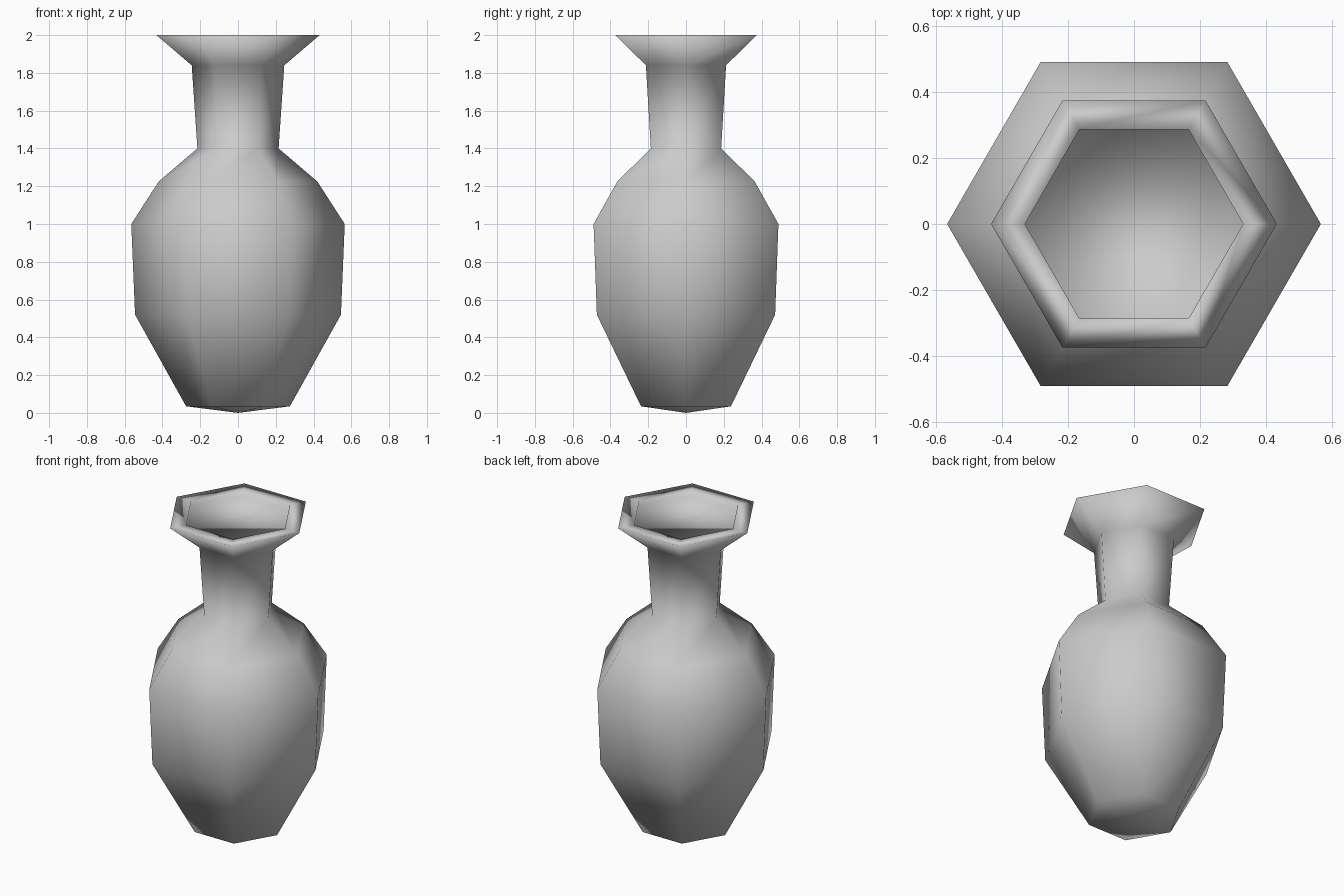
import bpy
import bmesh
from math import cos, sin, tau

if "Cube" in bpy.data.objects:
    bpy.data.objects.remove(bpy.data.objects["Cube"], do_unlink=True)

SIDES = 6

# One plain grey clay colour
clay = bpy.data.materials.new("grey_clay")
clay.use_nodes = True
grey = (0.6, 0.6, 0.6, 1.0)
clay.diffuse_color = grey
clay.node_tree.nodes["Principled BSDF"].inputs["Base Color"].default_value = grey

# Profile as (corner radius, height), from foot to rim and into the mouth
foot = [(0.275, 0.035)]
belly = [(0.545, 0.52), (0.565, 1.0)]
shoulder = [(0.42, 1.225), (0.215, 1.40)]
neck = [(0.245, 1.84)]
lip = [(0.432, 2.0), (0.33, 2.0)]
mouth = [(0.33, 1.97)]
profile = foot + belly + shoulder + neck + lip + mouth


def add_ring(bm, radius, height):
    """A hexagonal ring with corners on the x axis."""
    angles = [tau * i / SIDES for i in range(SIDES)]
    return [bm.verts.new((radius * cos(a), radius * sin(a), height)) for a in angles]


bm = bmesh.new()
rings = [add_ring(bm, r, z) for r, z in profile]

# Walls between neighbouring rings
for low, high in zip(rings, rings[1:]):
    for i in range(SIDES):
        j = (i + 1) % SIDES
        bm.faces.new((low[i], low[j], high[j], high[i]))

# Shallow pointed base and flat mouth floor
tip = bm.verts.new((0, 0, 0))
for i in range(SIDES):
    bm.faces.new((tip, rings[0][(i + 1) % SIDES], rings[0][i]))
bm.faces.new(rings[-1])

bmesh.ops.recalc_face_normals(bm, faces=bm.faces)
for face in bm.faces:
    face.smooth = True

mesh = bpy.data.meshes.new("vase")
bm.to_mesh(mesh)
bm.free()
mesh.materials.append(clay)
vase = bpy.data.objects.new("vase", mesh)
bpy.context.collection.objects.link(vase)
